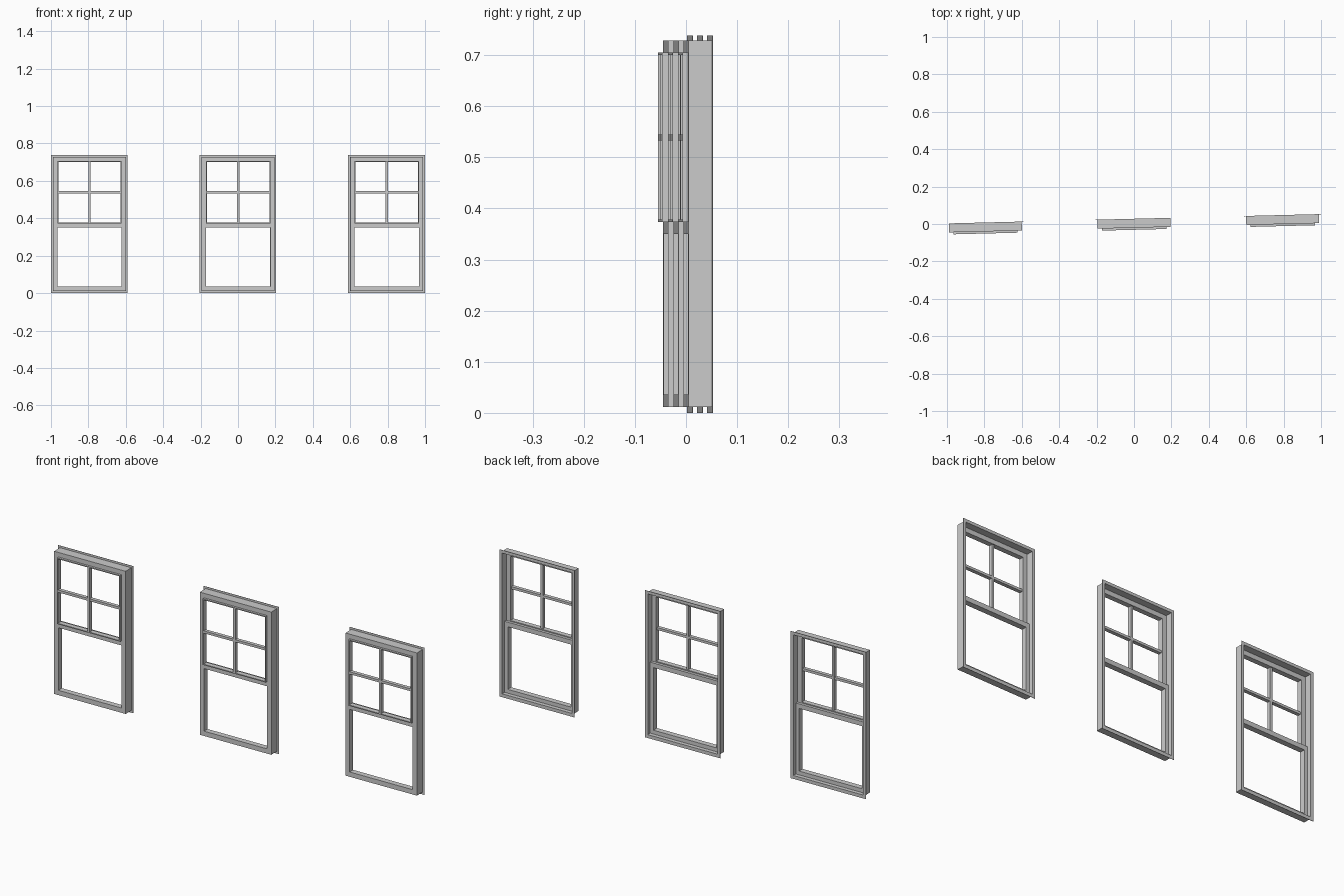
import bpy, bmesh, math
from mathutils import Matrix

if "Cube" in bpy.data.objects:
    bpy.data.objects.remove(bpy.data.objects["Cube"])

TILT = Matrix.Rotation(math.atan(0.025), 4, 'Z')   # the whole row is turned slightly
SPACING = 0.795


def finish(name, bm, cx):
    bmesh.ops.recalc_face_normals(bm, faces=bm.faces)
    me = bpy.data.meshes.new(name)
    bm.to_mesh(me)
    bm.free()
    ob = bpy.data.objects.new(name, me)
    bpy.context.collection.objects.link(ob)
    ob.matrix_world = TILT @ Matrix.Translation((cx, 0, 0))


def ring(name, cx, outer, inner, y0, y1):
    """Rectangular frame; outer and inner are (half width, z low, z high)."""
    bm = bmesh.new()

    def loop(rect, y):
        w, a, b = rect
        return [bm.verts.new((x, y, z)) for x, z in ((-w, a), (w, a), (w, b), (-w, b))]
    loops = [loop(outer, y0), loop(outer, y1), loop(inner, y1), loop(inner, y0)]
    for k in range(4):
        p, q = loops[k], loops[(k + 1) % 4]
        for i in range(4):
            j = (i + 1) % 4
            bm.faces.new((p[i], p[j], q[j], q[i]))
    finish(name, bm, cx)


def bar(name, cx, w, z0, z1, y0, y1):
    bm = bmesh.new()
    bmesh.ops.create_cube(bm, size=1)
    for v in bm.verts:
        v.co = (v.co.x * 2 * w, y0 + (v.co.y + .5) * (y1 - y0), z0 + (v.co.z + .5) * (z1 - z0))
    finish(name, bm, cx)


for n, cx in enumerate((-SPACING, 0, SPACING), 1):
    # thin box casing and the nailing flange round its back edge
    ring(f"casing_{n}", cx, (.195, .012, .728), (.190, .017, .723), -.02, .028)
    ring(f"flange_{n}", cx, (.205, 0, .738), (.190, .017, .723), .0265, .028)
    # sashes: the lower one is deeper towards the room
    ring(f"upper_sash_{n}", cx, (.195, .350, .728), (.172, .373, .705), -.02, -.006)
    ring(f"lower_sash_{n}", cx, (.195, .012, .373), (.172, .036, .350), -.02, .008)
    # projecting bead and glazing bars of the upper sash
    ring(f"upper_bead_{n}", cx, (.172, .373, .705), (.167, .378, .700), -.031, -.006)
    bar(f"vertical_glazing_bar_{n}", cx, .006, .376, .702, -.031, -.012)
    bar(f"horizontal_glazing_bar_{n}", cx, .169, .533, .545, -.0305, -.0125)
